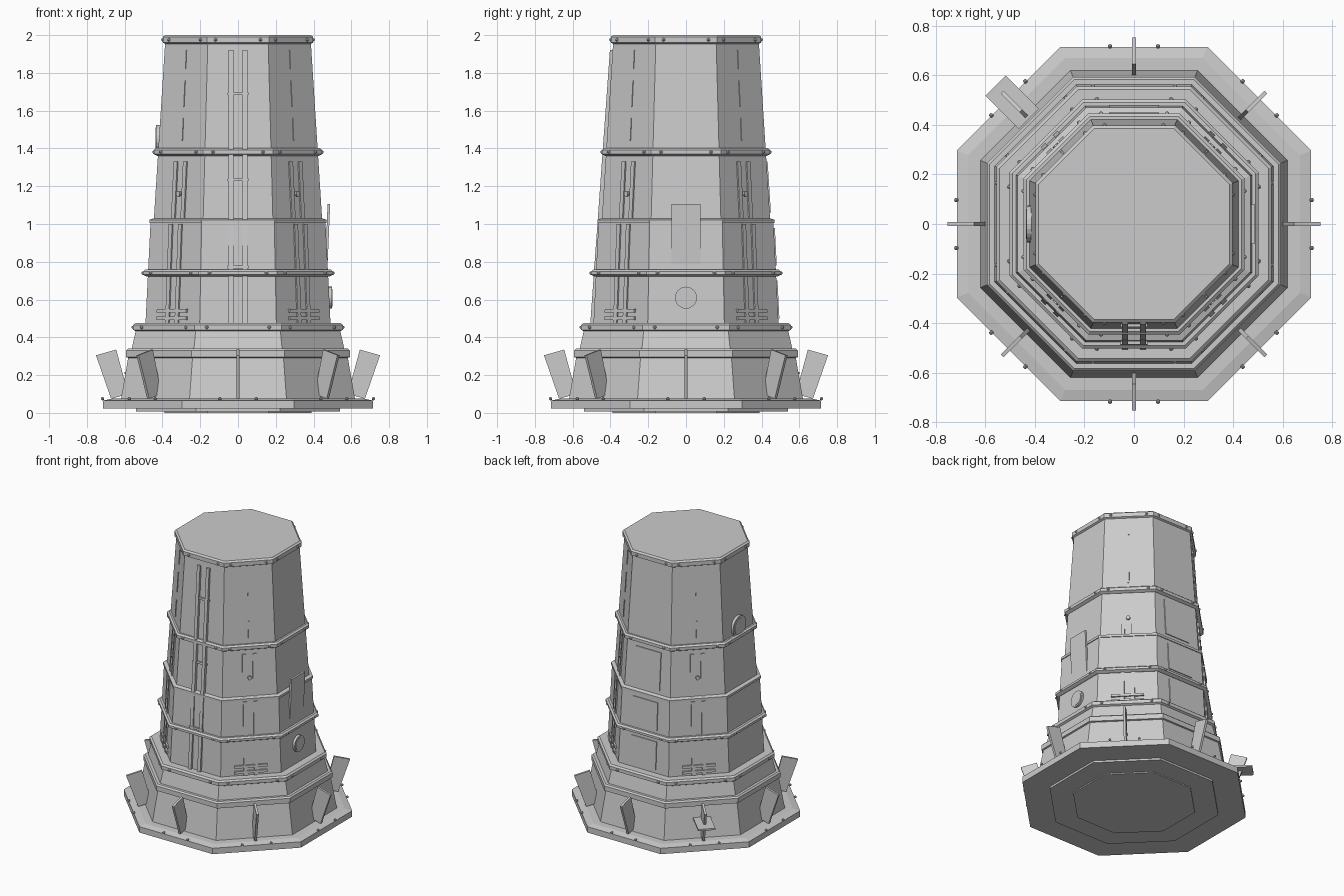
import bpy, bmesh, math
from mathutils import Matrix, Vector

if "Cube" in bpy.data.objects:
    bpy.data.objects.remove(bpy.data.objects["Cube"])

T = math.tan(math.pi / 8)


def material(name, v):
    m = bpy.data.materials.new(name)
    m.diffuse_color = (v, v, v, 1)
    m.use_nodes = True
    m.node_tree.nodes["Principled BSDF"].inputs["Base Color"].default_value = m.diffuse_color
    return m


GREY = material("grey metal", 0.6)


def finish(name, bm):
    bmesh.ops.recalc_face_normals(bm, faces=bm.faces)
    me = bpy.data.meshes.new(name)
    bm.to_mesh(me)
    bm.free()
    ob = bpy.data.objects.new(name, me)
    me.materials.append(GREY)
    bpy.context.collection.objects.link(ob)
    return ob


def octagon_stack(name, profile):
    """Closed octagonal solid from (apothem, z) pairs, flats facing the axes."""
    bm = bmesh.new()
    rings = []
    for a, z in profile:
        r = a / math.cos(math.pi / 8)
        rings.append([bm.verts.new((r * math.cos(math.pi / 8 + k * math.pi / 4),
                                    r * math.sin(math.pi / 8 + k * math.pi / 4), z)) for k in range(8)])
    for lo, hi in zip(rings, rings[1:]):
        for k in range(8):
            bm.faces.new((lo[k], lo[(k + 1) % 8], hi[(k + 1) % 8], hi[k]))
    bm.faces.new(rings[0])
    bm.faces.new(rings[-1])
    return finish(name, bm)


def add_prism(bm, outline, t0, t1, angle):
    """Extrude an (r, z) outline from tangent offset t0 to t1 on the side at angle."""
    rot = Matrix.Rotation(angle, 3, 'Z')
    a, b = [[bm.verts.new(rot @ Vector((r, t, z))) for r, z in outline] for t in (t0, t1)]
    n = len(outline)
    bm.faces.new(a)
    bm.faces.new(b)
    for i in range(n):
        bm.faces.new((a[i], a[(i + 1) % n], b[(i + 1) % n], b[i]))


def wall(z):
    """Apothem of the tower wall at height z."""
    if z < 1.02:
        return 0.49 - (z - 0.47) * 0.05
    return 0.446 - (z - 1.02) * 0.064


def add_strip(bm, z0, z1, t0, t1, angle, out=0.008):
    add_prism(bm, [(wall(z0) - .01, z0), (wall(z0) + out, z0),
                   (wall(z1) + out, z1), (wall(z1) - .01, z1)], t0, t1, angle)


def add_disc(bm, radius, depth, angle, r, z, segs=24):
    m = (Matrix.Rotation(angle, 4, 'Z') @ Matrix.Translation((r, 0, z))
         @ Matrix.Rotation(math.pi / 2, 4, 'Y'))
    bmesh.ops.create_cone(bm, cap_ends=True, segments=segs, radius1=radius,
                          radius2=radius, depth=depth, matrix=m)


# Main body
octagon_stack("bottom_step", [(.39, 0), (.39, .008), (.54, .008), (.54, .03)])
octagon_stack("base_plate", [(.715, .022), (.715, .065), (.67, .075), (.6, .075)])
octagon_stack("skirt", [(.622, .06), (.58, .30)])
octagon_stack("skirt_collar", [(.575, .29), (.592, .295), (.592, .33), (.582, .34)])
octagon_stack("shoulder", [(.565, .33), (.54, .44)])
octagon_stack("lower_wall", [(wall(.44), .44), (wall(1.01), 1.01)])
octagon_stack("upper_wall", [(.447, 1.0), (wall(1.97), 1.97)])
octagon_stack("middle_lip", [(.455, 1.005), (.469, 1.005), (.469, 1.022), (.445, 1.03)])

# Reinforcing bands, each with bevelled edges, and their rivets
BANDS = [("lower_band", .555, .43, .475), ("middle_band", .503, .722, .758),
         ("upper_band", .445, 1.36, 1.402), ("top_band", .398, 1.95, 2.0)]
rivets = bmesh.new()


def add_rivet(r, t, z, angle):
    m = Matrix.Rotation(angle, 4, 'Z') @ Matrix.Translation((r, t, z))
    bmesh.ops.create_icosphere(rivets, subdivisions=1, radius=.01, matrix=m)


for name, a, z0, z1 in BANDS:
    octagon_stack(name, [(a - .018, z0), (a, z0 + .01), (a, z1 - .01), (a - .012, z1)])
    for k in range(8):
        for s in (-1, 1):
            add_rivet(a, s * a * T * .72, (z0 + z1) / 2, k * math.pi / 4)
for k in range(8):
    for s in (-1, 1):
        add_rivet(.717, s * .097, .075, k * math.pi / 4)
finish("rivets", rivets)

# Tilted radial fins around the skirt
bm = bmesh.new()
for k in range(8):
    add_prism(bm, [(.60, .17), (.617, .09), (.672, .075), (.752, .305), (.645, .335)],
              -.008, .008, k * math.pi / 4)
finish("fins", bm)

# Small shelf across the back left fin
bm = bmesh.new()
add_prism(bm, [(.60, .205), (.79, .205), (.79, .217), (.60, .217)], -.058, .058, 3 * math.pi / 4)
finish("fin_shelf", bm)

# Front rails with brackets
bm = bmesh.new()
F = -math.pi / 2
for s in (-1, 1):
    add_prism(bm, [(.475, .47), (.507, .47), (.403, 1.92), (.375, 1.92)],
              s * .037 - .012, s * .037 + .012, F)
for z in (.772, 1.235, 1.69):
    add_strip(bm, z - .007, z + .007, -.055, .055, F, .012)
finish("front_rails", bm)

# Details on the diagonal sides
slats, vents, seams = bmesh.new(), bmesh.new(), bmesh.new()
for k in range(4):
    ang = math.pi / 4 + k * math.pi / 2
    for s in (-1, 1):
        add_strip(slats, .47, 1.0, s * .035 - .013, s * .035 + .013, ang)
        add_strip(slats, 1.03, 1.33, s * .035 - .013, s * .035 + .013, ang)
    for z in (.50, .54):
        add_strip(vents, z - .009, z + .009, -.11, .11, ang, .012)
    for z0, z1 in ((1.44, 1.56), (1.62, 1.76), (1.82, 1.92)):
        add_strip(seams, z0, z1, -.005, .005, ang, .004)
    add_disc(seams, .014, .02, ang, wall(1.16) + .004, 1.16, 10)
finish("diagonal_slats", slats)
finish("vent_bars", vents)
finish("seam_strips", seams)

# Leaning plate and round port on the right, larger port on the left
bm = bmesh.new()
add_prism(bm, [(.462, .78), (.474, .78), (.488, 1.105), (.474, 1.105)], -.078, .078, 0)
finish("leaning_plate", bm)
for name, rad, ang, z in (("right_port", .058, 0, .61), ("left_port", .075, math.pi, 1.45)):
    bm = bmesh.new()
    add_disc(bm, rad, .03, ang, wall(z), z)
    add_disc(bm, rad * .8, .036, ang, wall(z), z)
    finish(name, bm)

# Back panels
bm = bmesh.new()
for z0, z1 in ((.50, .70), (.78, .98), (1.06, 1.33)):
    add_strip(bm, z0, z1, -.1, .1, math.pi / 2, .006)
finish("back_panels", bm)
